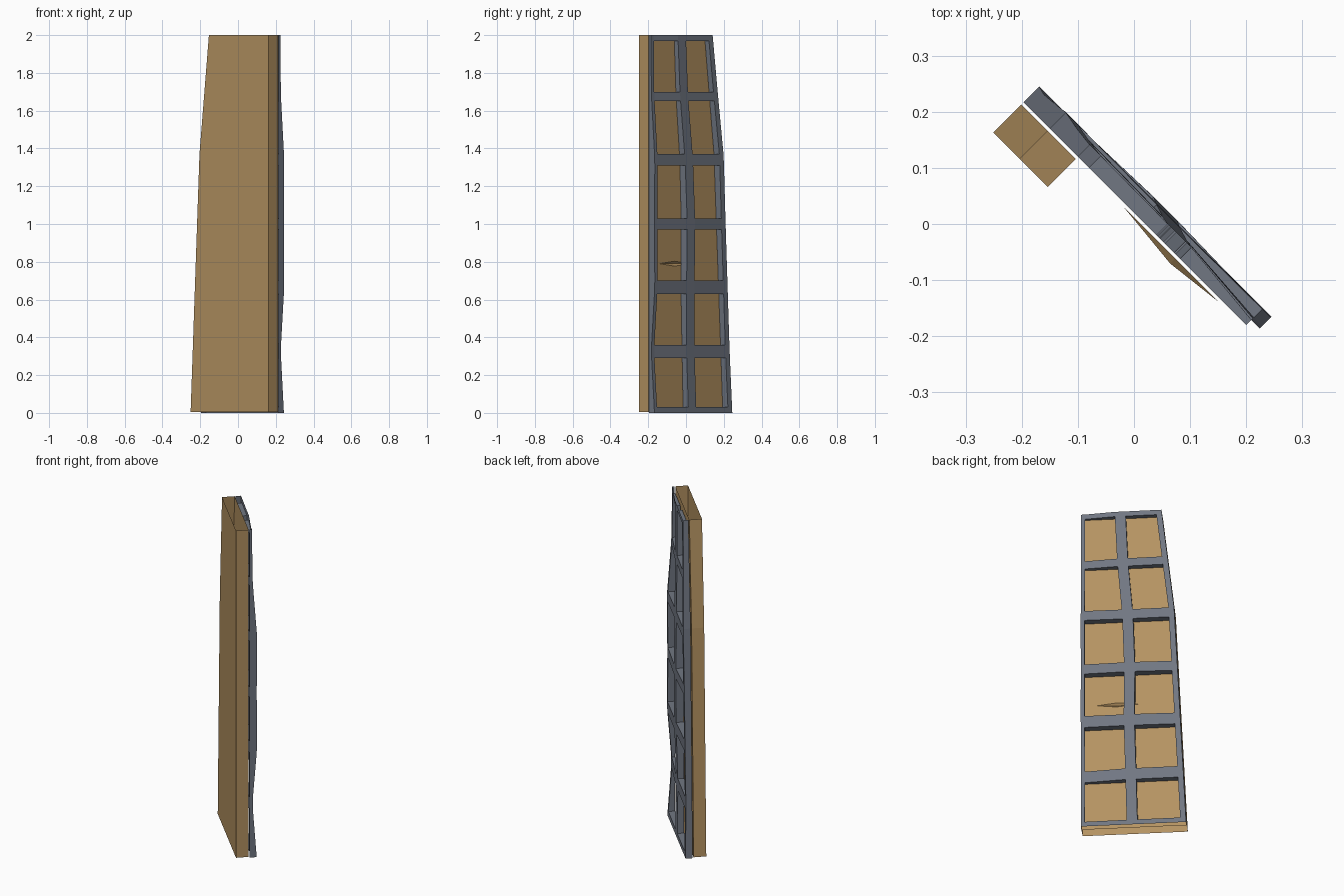
import bpy, bmesh

if "Cube" in bpy.data.objects:
    bpy.data.objects.remove(bpy.data.objects["Cube"])


def material(name, rgb):
    m = bpy.data.materials.new(name)
    m.diffuse_color = (*rgb, 1)
    m.use_nodes = True
    m.node_tree.nodes["Principled BSDF"].inputs["Base Color"].default_value = m.diffuse_color
    return m


BROWN = material("tan board", (0.46, 0.29, 0.12))
GREY = material("slate grey frame", (0.165, 0.185, 0.225))


def pos(s, t, z):
    """s runs along the panel, t through it; the panel stands at 45 degrees."""
    return (s + t, t - s, z)


def interp(pts, z):
    for (z0, a), (z1, b) in zip(pts, pts[1:]):
        if z <= z1:
            return a + (b - a) * (z - z0) / (z1 - z0)
    return pts[-1][1]


def finish(bm, name, mat):
    me = bpy.data.meshes.new(name)
    bm.to_mesh(me)
    bm.free()
    ob = bpy.data.objects.new(name, me)
    bpy.context.collection.objects.link(ob)
    me.materials.append(mat)


# Tapered left edge shared by board and frame
LEFT = [(0, -0.207), (1.37, -0.16), (2, -0.11)]
RIGHT = 0.205


def left(z):
    return interp(LEFT, z)


# Board: open-ended hollow sleeve of thin sheets
T_FRONT, T_BACK = -0.044, 0.006
LEVELS = [0.005, 0.79, 1.37, 2]
bm = bmesh.new()


def add(s, t, z):
    return bm.verts.new(pos(s, t, z))


fl = [add(left(z), T_FRONT, z) for z in LEVELS]
bl = [add(left(z), T_BACK, z) for z in LEVELS]
fr = [add(RIGHT, T_FRONT, z) for z in LEVELS]
br = [add(RIGHT, T_BACK, z) for z in LEVELS]
for i in range(3):
    bm.faces.new((fl[i], fr[i], fr[i + 1], fl[i + 1]))
    bm.faces.new((bl[i], fl[i], fl[i + 1], bl[i + 1]))
    bm.faces.new((fr[i], br[i], br[i + 1], fr[i + 1]))
bm.faces.new((br[2], bl[2], bl[3], br[3]))
# Narrow dent in the back sheet
a, b = add(-0.025, T_BACK, 0.79), add(0.145, T_BACK, 0.79)
up, dn = add(0.0675, T_BACK, 0.803), add(0.0675, T_BACK, 0.777)
deep = add(0.0675, -0.003, 0.79)
bm.faces.new((br[1], b, up, a, bl[1], bl[2], br[2]))
bm.faces.new((bl[1], a, dn, b, br[1], br[0], bl[0]))
for p, q in ((a, up), (up, b), (b, dn), (dn, a)):
    bm.faces.new((p, q, deep))
finish(bm, "board", BROWN)

# Frame: worn lattice face with a 2 x 6 grid of openings
ZS = [0, 0.03, 0.29, 0.36, 0.63, 0.70, 0.97, 1.03, 1.31, 1.37, 1.65, 1.70, 1.97, 2]
BAR_Z = [0, 0.33, 0.67, 1.0, 1.34, 1.68, 2]
# Face depth at the left, middle and right bars, by crossbar height
T_L = list(zip(BAR_Z, [0.038, 0.035, 0.036, 0.037, 0.039, 0.034, 0.031]))
T_M = list(zip(BAR_Z, [0.038, 0.034, 0.040, 0.042, 0.038, 0.032, 0.030]))
T_R = list(zip(BAR_Z, [0.038, 0.021, 0.040, 0.038, 0.040, 0.022, 0.019]))
# Centre line of the upright bar drifts sideways as it rises
MID = list(zip(BAR_Z, [0.004, 0.010, 0.016, 0.014, 0.022, 0.042, 0.052]))
T_ROOT = 0.010

bm = bmesh.new()
grid = []
for z in ZS:
    l, m = left(z), interp(MID, z)
    tl, tm, tr = (interp(c, z) for c in (T_L, T_M, T_R))
    cols = [(l, tl), (l + 0.022, tl), (m - 0.021, tm), (m + 0.021, tm),
            (RIGHT - 0.015, tr), (RIGHT, tr)]
    grid.append([(add(s, t, z), add(s, T_ROOT, z)) for s, t in cols])


def wall(p, q):
    bm.faces.new((p[0], p[1], q[1], q[0]))


for i in range(len(ZS) - 1):
    lo, hi = grid[i], grid[i + 1]
    for j in range(5):
        if i % 2 == 1 and j % 2 == 1:
            # Opening: four reveal walls instead of a face
            wall(lo[j], hi[j])
            wall(hi[j], hi[j + 1])
            wall(hi[j + 1], lo[j + 1])
            wall(lo[j + 1], lo[j])
        else:
            bm.faces.new((lo[j + 1][0], lo[j][0], hi[j][0], hi[j + 1][0]))
    # Outer side walls
    wall(hi[0], lo[0])
    wall(lo[5], hi[5])
loose = [v for v in bm.verts if not v.link_faces]
bmesh.ops.delete(bm, geom=loose, context='VERTS')
bmesh.ops.recalc_face_normals(bm, faces=bm.faces)
# Face the lattice outward (towards +x +y)
if sum(f.normal.x + f.normal.y for f in bm.faces) < 0:
    bmesh.ops.reverse_faces(bm, faces=bm.faces)
finish(bm, "lattice_frame", GREY)
